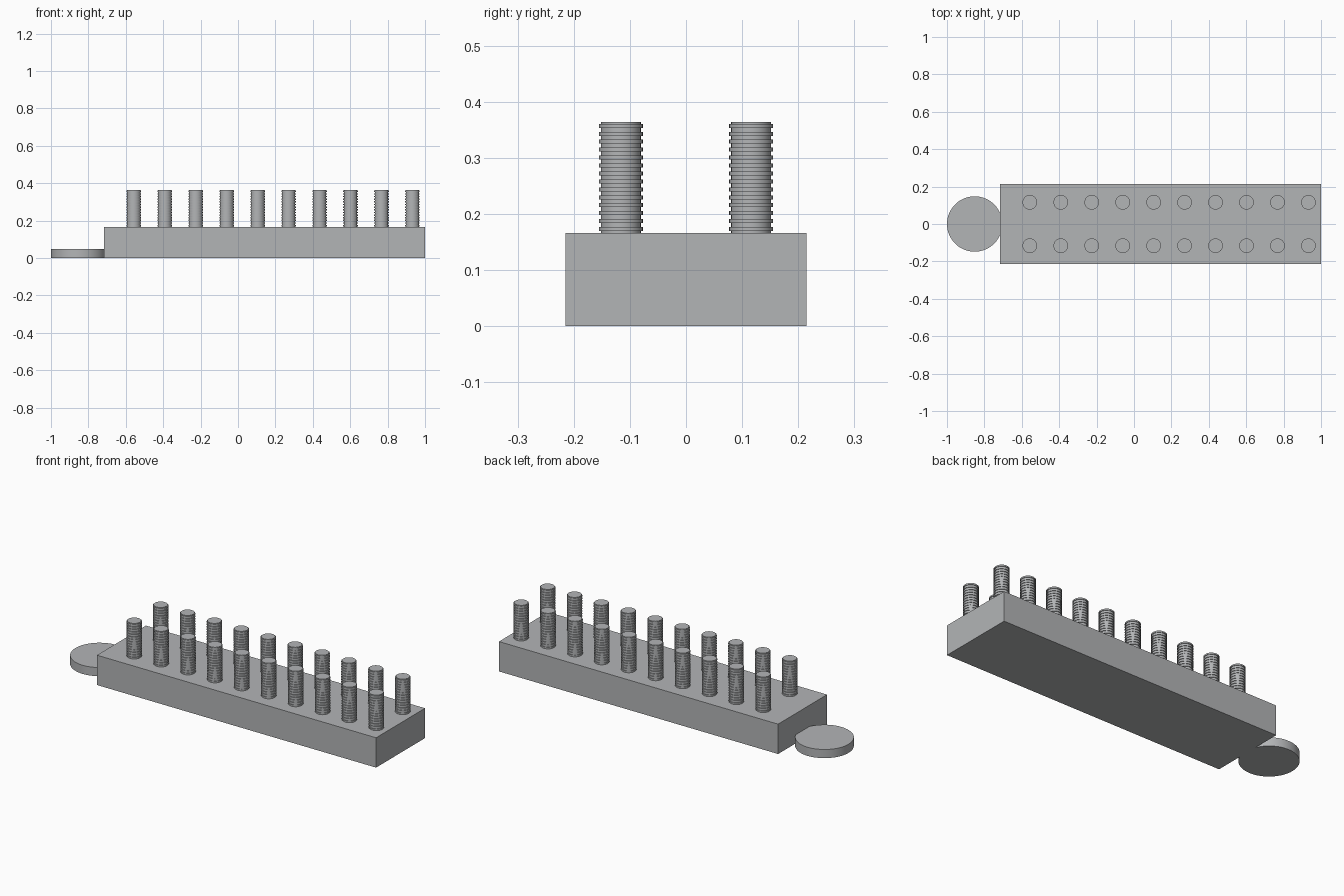
import bpy, bmesh, math

if "Cube" in bpy.data.objects:
    bpy.data.objects.remove(bpy.data.objects["Cube"])

grey = bpy.data.materials.new("light grey")
grey.diffuse_color = (0.45, 0.46, 0.47, 1)
grey.use_nodes = True
grey.node_tree.nodes["Principled BSDF"].inputs["Base Color"].default_value = grey.diffuse_color


def add_object(name, bm):
    bmesh.ops.recalc_face_normals(bm, faces=bm.faces)
    mesh = bpy.data.meshes.new(name)
    bm.to_mesh(mesh)
    bm.free()
    mesh.materials.append(grey)
    obj = bpy.data.objects.new(name, mesh)
    bpy.context.collection.objects.link(obj)
    return obj


def lathe(name, profile, sides):
    """Closed solid of revolution from (radius, z) points, bottom to top."""
    bm = bmesh.new()
    rings = [[bm.verts.new((r * math.cos(2 * math.pi * i / sides),
                            r * math.sin(2 * math.pi * i / sides), z))
              for i in range(sides)] for r, z in profile]
    for a, b in zip(rings, rings[1:]):
        for i in range(sides):
            j = (i + 1) % sides
            bm.faces.new((a[i], a[j], b[j], b[i])).smooth = True
    bm.faces.new(rings[0][::-1])
    bm.faces.new(rings[-1])
    # keep the step edges crisp
    bm.normal_update()
    for e in bm.edges:
        if len(e.link_faces) == 2 and e.calc_face_angle(0) > math.radians(30):
            e.smooth = False
    return add_object(name, bm)


# Base block
X0, X1, HALF_Y, TOP = -0.717, 1.0, 0.215, 0.166
bm = bmesh.new()
bmesh.ops.create_cube(bm, size=1)
for v in bm.verts:
    v.co = ((X0 + X1) / 2 + v.co.x * (X1 - X0), v.co.y * 2 * HALF_Y, (v.co.z + 0.5) * TOP)
add_object("base_block", bm)

# Round end tab
tab = lathe("end_tab", [(0.148, 0), (0.148, 0.048)], 64)
tab.location.x = -0.852

# Ribbed peg profile: square ridges stacked along the shaft
CORE, RIDGE, PEG_TOP, RIDGES = 0.0355, 0.039, 0.364, 14
pitch = (PEG_TOP - TOP) / RIDGES
profile = [(CORE, TOP - 0.01)]
for k in range(RIDGES):
    z = TOP + k * pitch
    low, high = z + 0.25 * pitch, z + 0.75 * pitch
    profile += [(CORE, low), (RIDGE, low), (RIDGE, high), (CORE, high)]
profile.append((CORE, PEG_TOP))
peg = lathe("peg", profile, 32)

# Two rows of ten pegs
for row, y in enumerate((-0.116, 0.116)):
    for col in range(10):
        obj = peg if row == col == 0 else peg.copy()
        if obj is not peg:
            bpy.context.collection.objects.link(obj)
        obj.name = f"peg_{row + 1}_{col + 1}"
        obj.location = (-0.557 + col * 0.1655, y, 0)
